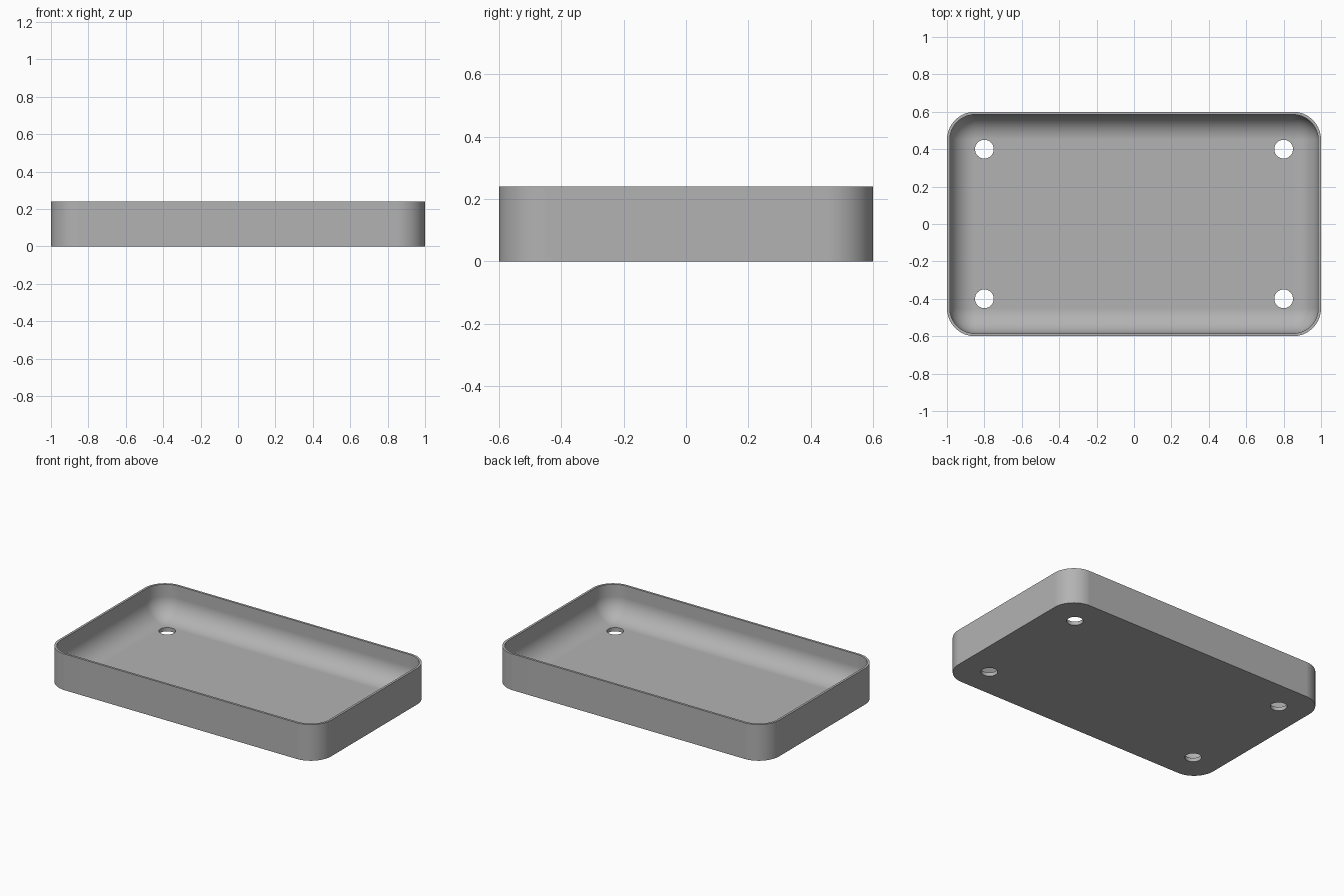
import bpy, bmesh, math

LENGTH, WIDTH, HEIGHT = 2.0, 1.2, 0.24
CORNER, WALL, FLOOR = 0.15, 0.015, 0.025
FILLET = CORNER - WALL - 0.001
CORNER_STEPS, FILLET_STEPS = 16, 14

old = bpy.data.objects.get("Cube")
if old:
    bpy.data.objects.remove(old, do_unlink=True)

grey = bpy.data.materials.new("plain grey")
grey.use_nodes = True
colour = (0.45, 0.45, 0.45, 1)
grey.diffuse_color = colour
grey.node_tree.nodes["Principled BSDF"].inputs["Base Color"].default_value = colour


def rounded_ring(bm, inset, z):
    """Rounded rectangle of vertices, moved inwards from the outer wall."""
    radius = CORNER - inset
    ring = []
    for k, (sx, sy) in enumerate([(1, 1), (-1, 1), (-1, -1), (1, -1)]):
        for i in range(CORNER_STEPS + 1):
            a = math.pi / 2 * (k + i / CORNER_STEPS)
            ring.append(bm.verts.new((sx * (LENGTH / 2 - CORNER) + radius * math.cos(a),
                                      sy * (WIDTH / 2 - CORNER) + radius * math.sin(a), z)))
    return ring


# Section of the tray: outer wall, rim, inner wall, rounded inner floor edge
section = [(0, 0), (0, HEIGHT), (WALL, HEIGHT)]
for i in range(FILLET_STEPS + 1):
    a = math.pi / 2 * i / FILLET_STEPS
    section.append((WALL + FILLET * (1 - math.cos(a)), FLOOR + FILLET * (1 - math.sin(a))))

bm = bmesh.new()
rings = [rounded_ring(bm, inset, z) for inset, z in section]
for low, high in zip(rings, rings[1:]):
    for i in range(len(low)):
        j = (i + 1) % len(low)
        bm.faces.new((low[i], low[j], high[j], high[i]))
bm.faces.new(rings[0][::-1])
bm.faces.new(rings[-1])
bmesh.ops.recalc_face_normals(bm, faces=bm.faces)
mesh = bpy.data.meshes.new("tray")
bm.to_mesh(mesh)
bm.free()
mesh.materials.append(grey)
tray = bpy.data.objects.new("tray", mesh)
bpy.context.collection.objects.link(tray)

# Four round drain holes through the floor
for sx in (-1, 1):
    for sy in (-1, 1):
        bpy.ops.mesh.primitive_cylinder_add(vertices=48, radius=0.05, depth=0.2,
                                            location=(sx * 0.8, sy * 0.4, 0))
        cutter = bpy.context.object
        cutter.name = "hole_cutter"
        cutter.hide_render = True
        cutter.data.materials.append(grey)
        bpy.context.view_layer.objects.active = tray
        cut = tray.modifiers.new("hole", "BOOLEAN")
        cut.operation, cut.solver, cut.object = "DIFFERENCE", "EXACT", cutter
        bpy.ops.object.modifier_apply(modifier=cut.name)
        bpy.data.objects.remove(cutter, do_unlink=True)

# Smooth curves with crisp rims
bpy.ops.object.select_all(action="DESELECT")
tray.select_set(True)
bpy.context.view_layer.objects.active = tray
bpy.ops.object.shade_smooth_by_angle(angle=math.radians(30))
weighted = tray.modifiers.new("even shading", "WEIGHTED_NORMAL")
weighted.keep_sharp = True
